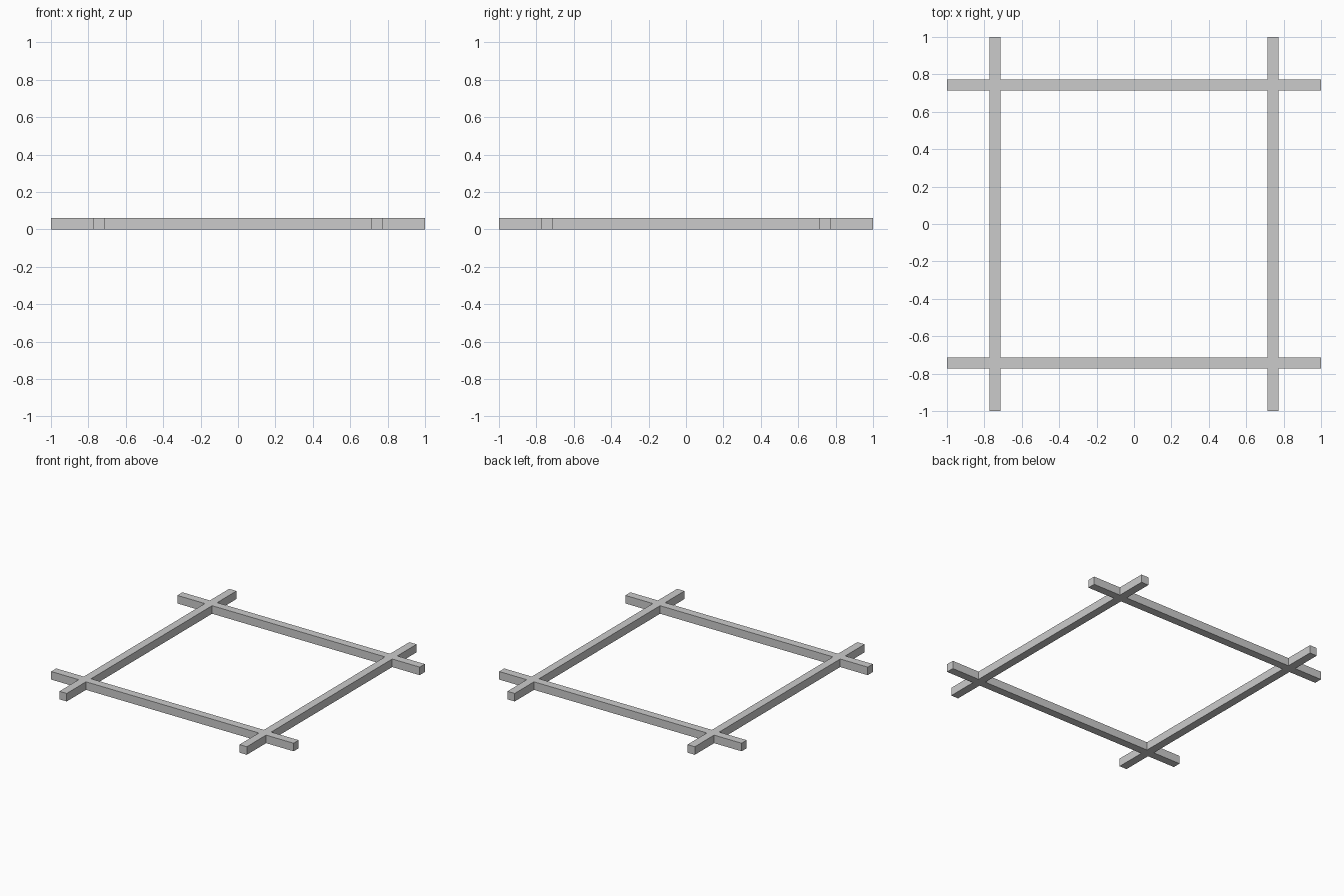
import bpy, bmesh

if "Cube" in bpy.data.objects:
    bpy.data.objects.remove(bpy.data.objects["Cube"])

BAR = 0.06      # square bar section
OFFSET = 0.743  # bar centre line
h = BAR / 2

# Grid lines along both axes: bar ends and bar sides
lines = [-1, -OFFSET - h, -OFFSET + h, OFFSET - h, OFFSET + h, 1]

# Four crossing bars, joined flush at the lap joints
bm = bmesh.new()
verts = {}


def corner(i, j):
    if (i, j) not in verts:
        verts[i, j] = bm.verts.new((lines[i], lines[j], 0))
    return verts[i, j]


for i in range(5):
    for j in range(5):
        if i in (1, 3) or j in (1, 3):
            bm.faces.new([corner(i, j), corner(i + 1, j),
                          corner(i + 1, j + 1), corner(i, j + 1)])

# Raise the flat outline to the bar height, keeping the underside
geo = bmesh.ops.extrude_face_region(bm, geom=bm.faces[:], use_keep_orig=True)
top = [v for v in geo["geom"] if isinstance(v, bmesh.types.BMVert)]
bmesh.ops.translate(bm, verts=top, vec=(0, 0, BAR))
bmesh.ops.recalc_face_normals(bm, faces=bm.faces[:])

mesh = bpy.data.meshes.new("crossed_bar_frame")
bm.to_mesh(mesh)
bm.free()
bpy.context.collection.objects.link(bpy.data.objects.new("crossed_bar_frame", mesh))
